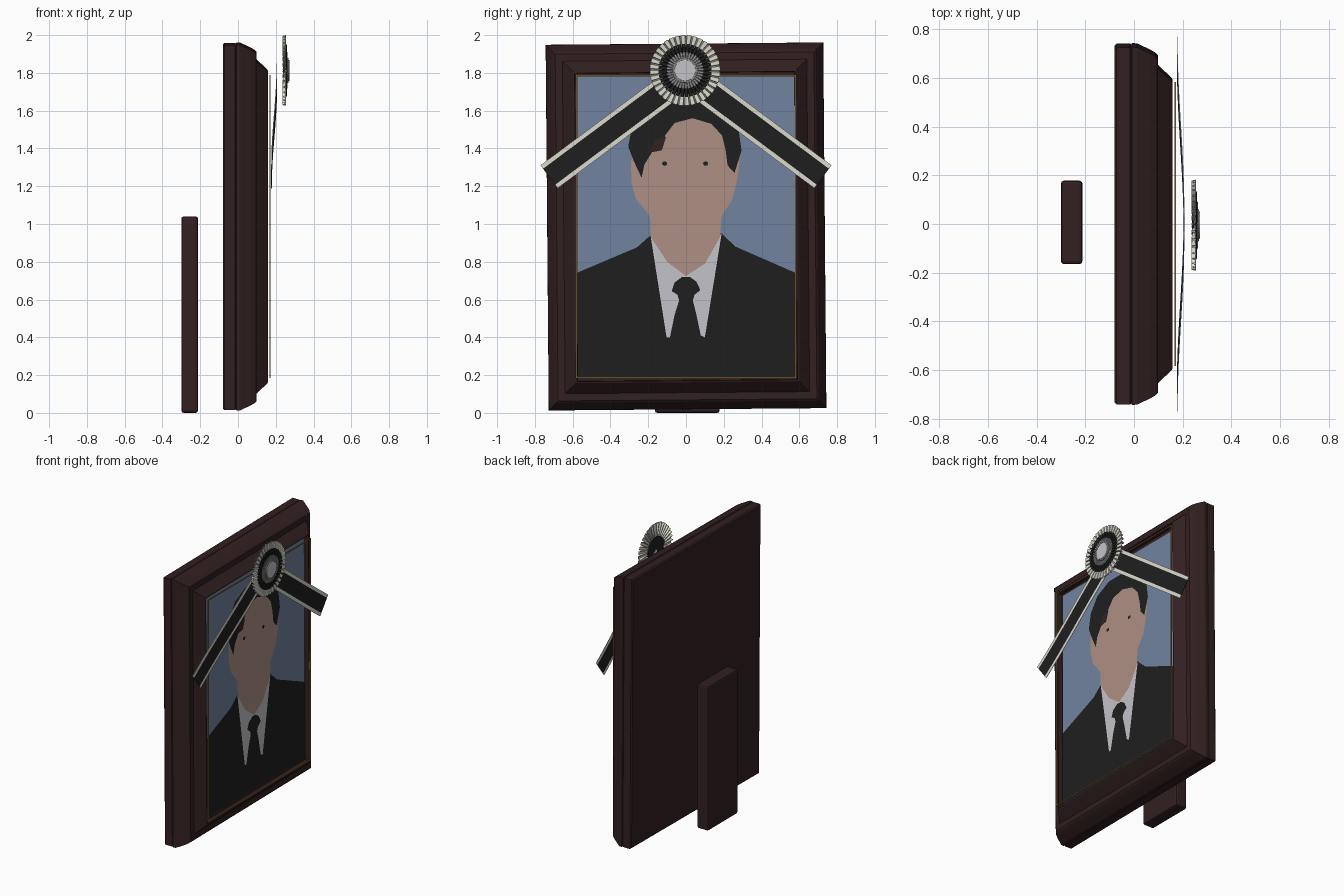
import bpy, bmesh, math
from mathutils import Matrix, Vector

if "Cube" in bpy.data.objects:
    bpy.data.objects.remove(bpy.data.objects["Cube"])


def material(name, hexa):
    lin = []
    for i in (0, 2, 4):
        c = int(hexa[i:i + 2], 16) / 255
        lin.append(c / 12.92 if c < 0.04045 else ((c + 0.055) / 1.055) ** 2.4)
    m = bpy.data.materials.new(name)
    m.diffuse_color = (*lin, 1)
    m.use_nodes = True
    m.node_tree.nodes["Principled BSDF"].inputs["Base Color"].default_value = m.diffuse_color
    return m


BROWN = material("dark_wood", "322021")
GOLD = material("gold", "9c7c3e")
BLUE = material("photo_blue", "7284a0")
SKIN = material("skin", "ae9083")
BLACK = material("black", "1e1f1e")
SHIRT = material("shirt_white", "c4c2c8")
CREAM = material("cream", "dcdbcf")
GREY = material("grey", "8c8c8c")
SILVER = material("silver", "c4c4c6")
PX = 0.125                           # depth of the recessed photo


def add(name, bm, *mats):
    me = bpy.data.meshes.new(name)
    bm.to_mesh(me)
    bm.free()
    for m in mats:
        me.materials.append(m)
    ob = bpy.data.objects.new(name, me)
    bpy.context.scene.collection.objects.link(ob)
    return ob


def thicken(ob, t):
    mod = ob.modifiers.new("thickness", 'SOLIDIFY')
    mod.thickness, mod.offset = t, 0


def box(name, lo, hi, mat, bevel=0.0):
    bm = bmesh.new()
    lo, hi = Vector(lo), Vector(hi)
    bmesh.ops.create_cube(bm, size=1, matrix=Matrix.Translation((lo + hi) / 2)
                          @ Matrix.Diagonal((*(hi - lo), 1)))
    ob = add(name, bm, mat)
    if bevel:
        mod = ob.modifiers.new("bevel", 'BEVEL')
        mod.width, mod.segments = bevel, 2
    return ob


def plate(name, layer, pts, mat):
    """Flat painted shape in the y-z plane, facing +x."""
    bm = bmesh.new()
    f = bm.faces.new([bm.verts.new((PX + layer * 0.0008, y, z)) for y, z in pts])
    f.normal_update()
    if f.normal.x < 0:
        f.normal_flip()
    return add(name, bm, mat)


# Picture frame: mitred moulding profile (x, inset), recessed opening, flat back
profile = [(-0.08, 0.010), (-0.072, 0.002), (-0.016, 0.002), (-0.012, 0.006), (-0.008, 0.0),
           (0.012, 0.001), (0.066, 0.026), (0.09, 0.040), (0.098, 0.05), (0.098, 0.088),
           (0.156, 0.143), (0.159, 0.152), (PX - 0.003, 0.154)]
bm = bmesh.new()
rings = []
for x, d in profile:
    h, w = 0.968 - d, 0.735 - d
    rings.append([bm.verts.new((x, sy * w, sz * h))
                  for sy, sz in ((-1, -1), (1, -1), (1, 1), (-1, 1))])
for a, b in zip(rings, rings[1:]):
    for i in range(4):
        j = (i + 1) % 4
        bm.faces.new((a[i], a[j], b[j], b[i]))
bm.faces.new(rings[0][::-1])
bm.faces.new(rings[-1])
bmesh.ops.recalc_face_normals(bm, faces=bm.faces)
frame = add("frame", bm, BROWN)
frame.location.z = 0.987
frame.rotation_euler.x = 0.0085      # hangs very slightly crooked

# Stand leg behind the frame
box("stand_leg", (-0.30, -0.165, 0), (-0.212, 0.178, 1.04), BROWN, 0.012)

# Gold edging strips and portrait
for side, lo, hi in (("left", (-0.584, 0.186), (-0.577, 1.788)),
                     ("right", (0.577, 0.186), (0.584, 1.788)),
                     ("bottom", (-0.577, 0.186), (0.577, 0.193)),
                     ("top", (-0.577, 1.781), (0.577, 1.788))):
    box("gold_edging_" + side, (0.167, *lo), (0.1732, *hi), GOLD)
plate("photo_background", 0, [(-0.574, 0.193), (0.576, 0.193),
      (0.576, 1.78), (-0.574, 1.78)], BLUE)
plate("jacket", 1, [(-0.574, 0.193), (0.576, 0.193), (0.576, 0.743),
      (0.262, 0.88), (0.188, 0.95), (-0.188, 0.94), (-0.26, 0.876), (-0.574, 0.743)], BLACK)
plate("shirt", 2, [(-0.188, 0.94), (-0.103, 0.40), (-0.085, 0.40), (-0.06, 0.52),
      (-0.035, 0.60), (0.035, 0.60), (0.055, 0.52), (0.078, 0.41), (0.1, 0.40),
      (0.188, 0.945)], SHIRT)
plate("tie_knot", 3, [(-0.02, 0.72), (-0.06, 0.69), (-0.076, 0.645), (-0.045, 0.625),
      (-0.036, 0.595), (0.036, 0.595), (0.045, 0.625), (0.076, 0.65), (0.055, 0.695),
      (0.02, 0.72)], BLACK)
plate("face", 3, [(0, 0.725), (0.1, 0.79), (0.18, 0.93), (0.188, 1.04), (0.245, 1.13),
      (0.272, 1.24), (0.284, 1.33), (0.25, 1.40), (0.2, 1.51), (0.1, 1.58), (-0.1, 1.57),
      (-0.25, 1.45), (-0.292, 1.33), (-0.288, 1.22), (-0.266, 1.135), (-0.19, 1.04),
      (-0.186, 0.93), (-0.1, 0.80)], SKIN)
plate("hair", 4, [(-0.235, 1.245), (-0.275, 1.33), (-0.306, 1.41), (-0.285, 1.52),
      (-0.22, 1.62), (-0.1, 1.68), (0.1, 1.68), (0.2, 1.62), (0.275, 1.52), (0.294, 1.39),
      (0.257, 1.27), (0.22, 1.31), (0.21, 1.39), (0.19, 1.47), (0.135, 1.53), (0.035, 1.56),
      (-0.06, 1.535), (-0.11, 1.47), (-0.13, 1.39), (-0.18, 1.38), (-0.22, 1.315)], BLACK)
plate("hair_highlight", 5, [(-0.19, 1.385), (-0.165, 1.445), (-0.105, 1.462),
      (-0.128, 1.39)], BROWN)
for side, cy in (("left", -0.113), ("right", 0.104)):
    plate("eye_" + side, 4, [(cy + 0.014 * math.cos(k * math.pi / 4),
          1.32 + 0.012 * math.sin(k * math.pi / 4)) for k in range(8)], BLACK)

# Two mourning ribbons, black with cream borders, gently waved
for side, s in (("left", -1), ("right", 1)):
    bm = bmesh.new()
    rows = []
    for i in range(33):
        t = i / 32
        x = 0.1775 + 0.014 * (1 + math.cos(math.pi * t))
        y, z = 0.725 * t, 1.79 - 0.54 * t
        rows.append([bm.verts.new((x, s * (y + 0.6 * c), z + 0.8 * c))
                     for c in (-0.076, -0.053, 0.053, 0.076)])
    for a, b in zip(rows, rows[1:]):
        for k in range(3):
            f = bm.faces.new((a[k], b[k], b[k + 1], a[k + 1]))
            f.material_index = 0 if k == 1 else 1
    bmesh.ops.recalc_face_normals(bm, faces=bm.faces)
    thicken(add("ribbon_" + side, bm, BLACK, CREAM), 0.003)

# Rosette: stacked box-pleated rings with a button
CY, CZ = -0.005, 1.813


def pleats(name, r0, r1, n, x, amp, notch, mat):
    bm = bmesh.new()
    pairs = []
    for i in range(n):
        for frac, k in ((0, 1), (0.66, 1), (0.76, -1), (0.9, -1)):
            a = 2 * math.pi * (i + frac) / n
            pairs.append([bm.verts.new((x + amp * k * m, CY + r * math.cos(a),
                          CZ + r * math.sin(a)))
                          for r, m in ((r0, 0.3), (r1 if k > 0 else r1 - notch, 1))])
    for i, (a, b) in enumerate(pairs):
        c, d = pairs[(i + 1) % len(pairs)]
        bm.faces.new((a, b, d, c))
    bmesh.ops.recalc_face_normals(bm, faces=bm.faces)
    thicken(add(name, bm, mat), 0.002)


def disc(name, r, x0, x1, mat):
    bm = bmesh.new()
    bmesh.ops.create_cone(bm, cap_ends=True, segments=40, radius1=r, radius2=r, depth=x1 - x0,
                          matrix=Matrix.Translation(((x0 + x1) / 2, CY, CZ))
                          @ Matrix.Rotation(math.pi / 2, 4, 'Y'))
    ob = add(name, bm, mat)
    mod = ob.modifiers.new("bevel", 'BEVEL')
    mod.width, mod.segments, mod.limit_method = 0.003, 2, 'ANGLE'


pleats("rosette_outer", 0.09, 0.187, 36, 0.245, 0.009, 0.004, CREAM)
pleats("rosette_black", 0.05, 0.141, 36, 0.2555, 0.002, 0.018, BLACK)
pleats("rosette_inner", 0.05, 0.097, 36, 0.260, 0.002, 0.008, GREY)
disc("rosette_core", 0.095, 0.238, 0.252, BLACK)
disc("button_rim", 0.066, 0.25, 0.268, GREY)
disc("button", 0.056, 0.25, 0.272, SILVER)
